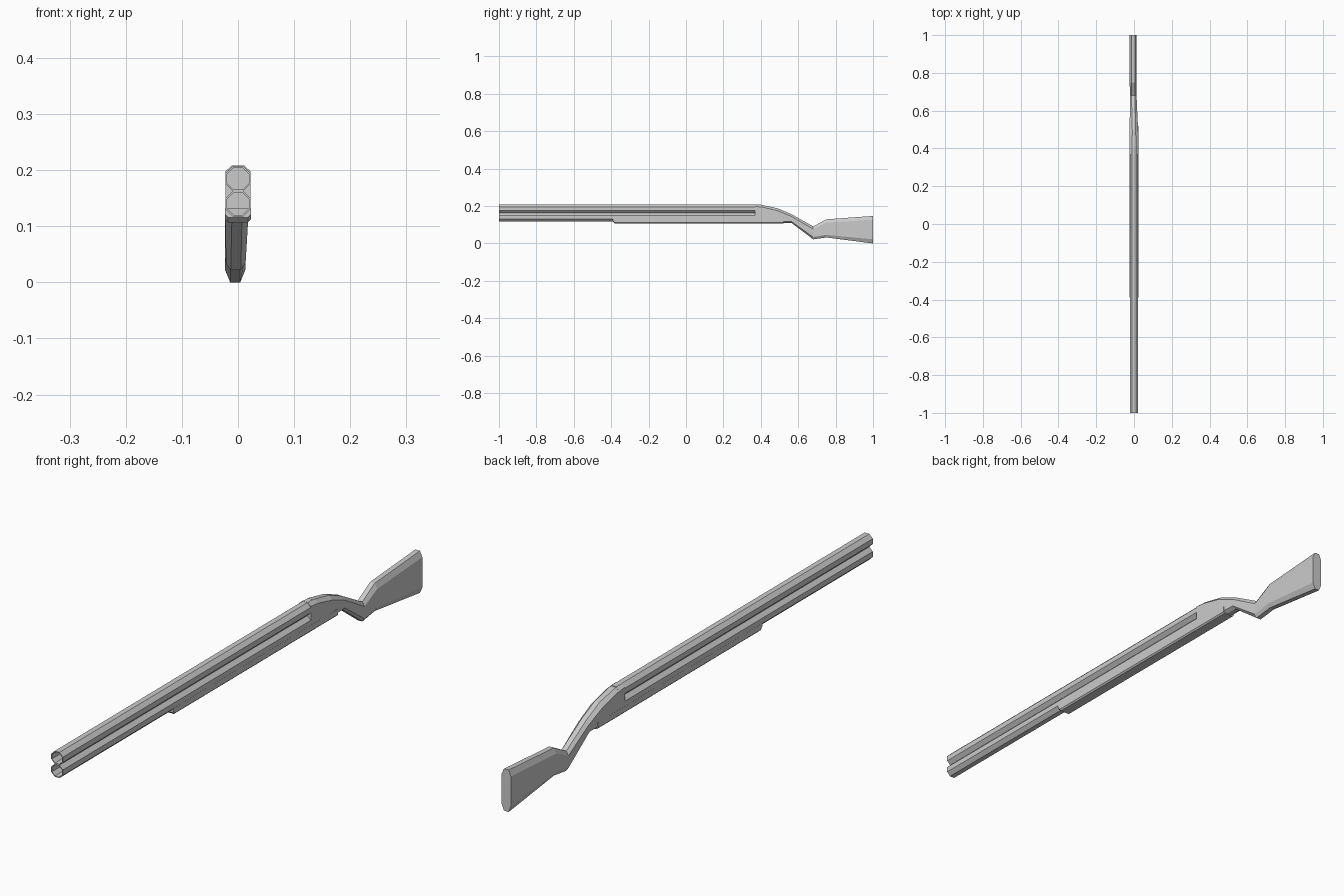
import bpy, math

if "Cube" in bpy.data.objects:
    bpy.data.objects.remove(bpy.data.objects["Cube"])

def make_mesh(name, verts, faces):
    mesh = bpy.data.meshes.new(name)
    mesh.from_pydata(verts, [], faces)
    mesh.update()
    obj = bpy.data.objects.new(name, mesh)
    bpy.context.collection.objects.link(obj)
    return obj

def loft(name, rings):
    """Skin a list of equal-length rings (front to back) and cap both ends."""
    n = len(rings[0])
    verts = [v for r in rings for v in r]
    faces = [(k*n + i, (k+1)*n + i, (k+1)*n + (i+1) % n, k*n + (i+1) % n)
             for k in range(len(rings) - 1) for i in range(n)]
    faces.append(tuple(range(n)))
    faces.append(tuple(reversed(range((len(rings)-1)*n, len(rings)*n))))
    return make_mesh(name, verts, faces)

def barrel(name, z, y0=-1.0, y1=0.40, sides=8):
    """Open octagonal tube with a thin wall."""
    r_out, r_in = 0.0243, 0.0212
    verts, faces = [], []
    for r, y in ((r_out, y1), (r_out, y0), (r_in, y0), (r_in, y1)):
        for i in range(sides):
            a = 2 * math.pi * (i + 0.5) / sides
            verts.append((r * math.cos(a), y, z + r * math.sin(a)))
    for k in range(4):
        m = (k + 1) % 4
        for i in range(sides):
            j = (i + 1) % sides
            faces.append((k*sides + i, m*sides + i, m*sides + j, k*sides + j))
    return make_mesh(name, verts, faces)

# Two stacked barrels
barrel("upper_barrel", 0.185)
barrel("lower_barrel", 0.140)

# Receiver, grip and butt as one chamfered loft
def section(y, top, bot, cx, hw, flat, ct, cb):
    """Octagon: half width hw, top/bottom flat half width, chamfer heights."""
    return [(cx + flat, y, top), (cx + hw, y, top - ct),
            (cx + hw, y, bot + cb), (cx + flat, y, bot),
            (cx - flat, y, bot), (cx - hw, y, bot + cb),
            (cx - hw, y, top - ct), (cx - flat, y, top)]

stations = [
    # y,   top,   bottom, cx,    hw,    flat,  ct,    cb
    (0.37, 0.208, 0.109, 0.0,    0.0225, 0.011, 0.010, 0.008),
    (0.41, 0.205, 0.109, 0.0,    0.0225, 0.010, 0.011, 0.008),
    (0.49, 0.188, 0.109, 0.0,    0.0225, 0.009, 0.013, 0.008),
    (0.565, 0.156, 0.109, -0.002, 0.0205, 0.009, 0.012, 0.008),
    (0.68, 0.091, 0.022, -0.004, 0.0175, 0.009, 0.014, 0.012),
    (0.75, 0.129, 0.032, -0.005, 0.0180, 0.009, 0.018, 0.014),
    (1.00, 0.147, 0.000, -0.005, 0.0180, 0.009, 0.020, 0.022),
]
loft("receiver_and_stock", [section(*s) for s in stations])

# Fore-end under the lower barrel, with a sloped nose
def fore_section(y, bot, chamfer):
    w, top = 0.0228, 0.132
    return [(w, y, top), (w, y, bot + chamfer), (w - chamfer, y, bot),
            (chamfer - w, y, bot), (-w, y, bot + chamfer), (-w, y, top)]

loft("fore_end", [fore_section(-0.39, 0.116, 0.005),
                  fore_section(-0.38, 0.107, 0.005),
                  fore_section(0.52, 0.107, 0.005)])
